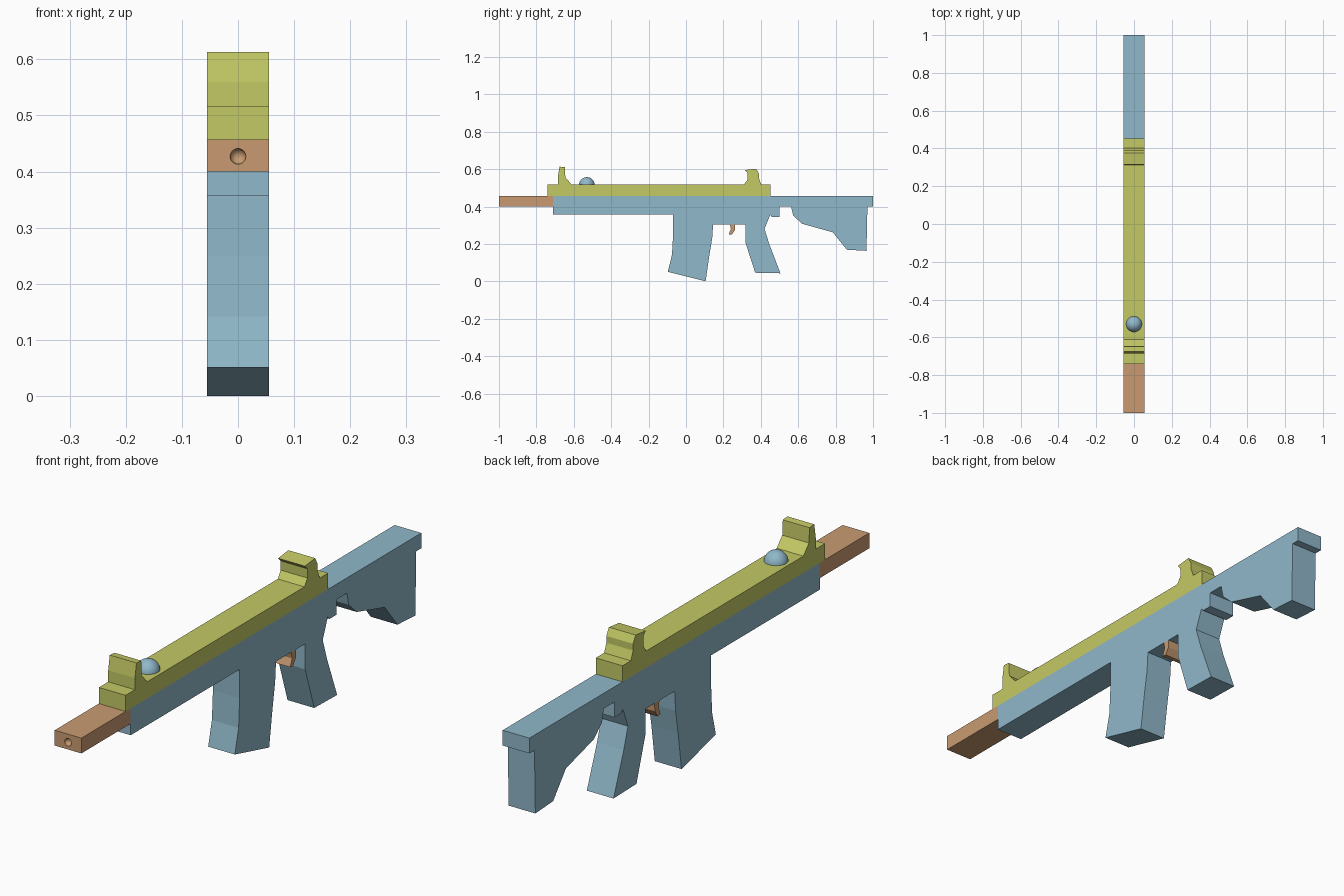
import bpy, bmesh
from mathutils import Vector

cube = bpy.data.objects.get("Cube")
if cube:
    bpy.data.objects.remove(cube, do_unlink=True)

HALF = 0.055  # half thickness shared by every flat part


def material(name, rgb):
    m = bpy.data.materials.new(name)
    m.use_nodes = True
    m.diffuse_color = (*rgb, 1)
    m.node_tree.nodes["Principled BSDF"].inputs["Base Color"].default_value = (*rgb, 1)
    return m


blue = material("soft blue", (0.28, 0.48, 0.59))
lime = material("lime yellow", (0.55, 0.585, 0.13))
tan = material("tan brown", (0.585, 0.33, 0.165))


def finish(name, bm, mat):
    bmesh.ops.recalc_face_normals(bm, faces=bm.faces)
    mesh = bpy.data.meshes.new(name)
    bm.to_mesh(mesh)
    bm.free()
    mesh.materials.append(mat)
    obj = bpy.data.objects.new(name, mesh)
    bpy.context.collection.objects.link(obj)
    return obj


def slab(name, profile, mat):
    """Extrude a (y, z) side profile across the full thickness."""
    bm = bmesh.new()
    face = bm.faces.new([bm.verts.new((-HALF, y, z)) for y, z in profile])
    out = bmesh.ops.extrude_face_region(bm, geom=[face])
    verts = [v for v in out["geom"] if isinstance(v, bmesh.types.BMVert)]
    bmesh.ops.translate(bm, verts=verts, vec=(2 * HALF, 0, 0))
    return finish(name, bm, mat)


def ball(name, centre, radius, mat):
    bm = bmesh.new()
    bmesh.ops.create_uvsphere(bm, u_segments=32, v_segments=16, radius=radius)
    bmesh.ops.translate(bm, verts=bm.verts, vec=Vector(centre))
    for f in bm.faces:
        f.smooth = True
    return finish(name, bm, mat)


# Body with stock, grip and magazine in one outline
stock = [(1, 0.457), (1, 0.4), (0.97, 0.4), (0.965, 0.163), (0.86, 0.169),
         (0.785, 0.262), (0.62, 0.308), (0.573, 0.352), (0.562, 0.4)]
grip = [(0.5, 0.4), (0.5, 0.343), (0.46, 0.343), (0.45, 0.355), (0.42, 0.28),
        (0.445, 0.2), (0.505, 0.043), (0.37, 0.046), (0.317, 0.21), (0.317, 0.305)]
magazine = [(0.145, 0.305), (0.14, 0.23), (0.125, 0.14), (0.105, 0),
            (-0.097, 0.051), (-0.075, 0.142), (-0.069, 0.25), (-0.069, 0.357)]
slab("body", stock + grip + magazine + [(-0.71, 0.357), (-0.71, 0.457)], blue)

# Top rail with raised front and rear sights
front_sight = [(-0.74, 0.457), (-0.74, 0.517), (-0.685, 0.517), (-0.685, 0.56),
               (-0.676, 0.613), (-0.648, 0.611), (-0.645, 0.555), (-0.612, 0.519)]
rear_sight = [(0.312, 0.519), (0.33, 0.545), (0.329, 0.58), (0.315, 0.595),
              (0.375, 0.602), (0.39, 0.575), (0.39, 0.55), (0.403, 0.517),
              (0.452, 0.517), (0.452, 0.457)]
slab("top_rail", front_sight + rear_sight, lime)

# Trigger
slab("trigger", [(0.235, 0.305), (0.263, 0.305), (0.262, 0.275), (0.246, 0.25),
                 (0.228, 0.252), (0.24, 0.28)], tan)

# Barrel with a rounded muzzle dimple
barrel = slab("barrel", [(-1, 0.4), (-0.71, 0.4), (-0.71, 0.457), (-1, 0.457)], tan)
cutter = ball("muzzle_cutter", (0, -1, 0.427), 0.014, tan)
cutter.hide_render = True
cutter.hide_set(True)
cut = barrel.modifiers.new("muzzle", "BOOLEAN")
cut.operation = "DIFFERENCE"
cut.solver = "EXACT"
cut.object = cutter

# Round bead set into the rail
ball("rail_bead", (0, -0.53, 0.515), 0.042, blue)
